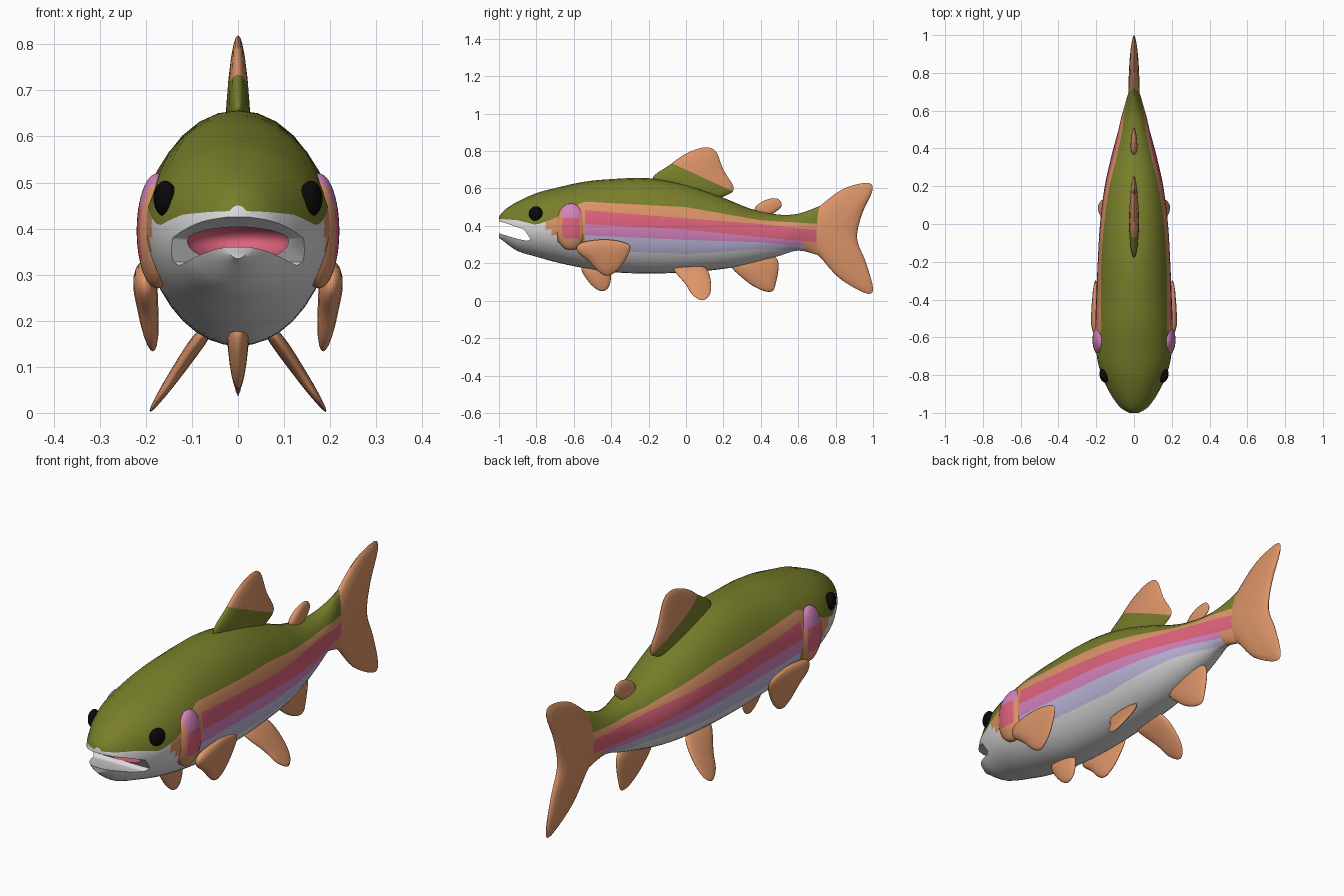
import bpy, bmesh, math
from mathutils import Vector, Matrix

if "Cube" in bpy.data.objects:
    bpy.data.objects.remove(bpy.data.objects["Cube"])


def linear(c):
    c /= 255
    return c / 12.92 if c < 0.04 else ((c + 0.055) / 1.055) ** 2.4


PALETTE = [("olive_green", (120, 126, 42)), ("fin_orange", (220, 148, 104)),
           ("rose_red", (222, 98, 124)), ("pink", (212, 130, 190)),
           ("lavender", (192, 186, 222)), ("belly_white", (222, 222, 224)),
           ("eye_black", (9, 9, 10))]
GREEN, ORANGE, RED, PINK, LAVENDER, WHITE, BLACK = range(7)
MATS = []
for mat_name, rgb in PALETTE:
    m = bpy.data.materials.new(mat_name)
    m.diffuse_color = (*[linear(c) for c in rgb], 1)
    m.use_nodes = True
    m.node_tree.nodes["Principled BSDF"].inputs["Base Color"].default_value = m.diffuse_color
    MATS.append(m)


def finish(bm, name, angle=50):
    """Turn a bmesh into a smooth shaded object."""
    bmesh.ops.recalc_face_normals(bm, faces=bm.faces)
    me = bpy.data.meshes.new(name)
    bm.to_mesh(me)
    bm.free()
    for m in MATS:
        me.materials.append(m)
    ob = bpy.data.objects.new(name, me)
    bpy.context.collection.objects.link(ob)
    smooth(ob, angle)
    return ob


def smooth(ob, angle):
    bpy.ops.object.select_all(action='DESELECT')
    ob.select_set(True)
    bpy.context.view_layer.objects.active = ob
    bpy.ops.object.shade_smooth_by_angle(angle=math.radians(angle))


def sample(table, y, curved=True):
    """Interpolate the rows of a table at y."""
    i = max(j for j in range(len(table) - 1) if table[j][0] <= y or j == 0)
    a, b = table[i], table[i + 1]
    h = b[0] - a[0]
    t = min(1, max(0, (y - a[0]) / h))
    out = []
    for k in range(1, len(a)):
        if not curved:
            out.append(a[k] + (b[k] - a[k]) * t)
            continue
        p, n = table[max(i - 1, 0)], table[min(i + 2, len(table) - 1)]
        m0 = (b[k] - p[k]) / (b[0] - p[0]) * h
        m1 = (n[k] - a[k]) / (n[0] - a[0]) * h
        out.append((2*t**3 - 3*t**2 + 1) * a[k] + (t**3 - 2*t**2 + t) * m0
                   + (3*t**2 - 2*t**3) * b[k] + (t**3 - t**2) * m1)
    return out


# Body: y, top, bottom, half width
BODY = [(-1.0, .45, .335, .03), (-.98, .475, .322, .065), (-.95, .50, .298, .092),
        (-.9, .53, .265, .125), (-.8, .575, .235, .172), (-.7, .602, .207, .197),
        (-.55, .635, .175, .205), (-.4, .65, .153, .20), (-.2, .655, .145, .192),
        (0, .62, .152, .18), (.2, .55, .17, .155), (.35, .49, .20, .122),
        (.5, .46, .24, .083), (.6, .465, .268, .058), (.72, .508, .24, .022)]
# Lower edges of the green, orange, red, pink and lavender bands along y
BANDS = [(-1.0, .438, .42, .40, .38, .36), (-.9, .43, .405, .38, .355, .32),
         (-.8, .405, .385, .36, .33, .29), (-.7, .44, .40, .37, .33, .29),
         (-.55, .53, .485, .41, .35, .27), (0, .50, .44, .38, .325, .25),
         (.4, .43, .41, .34, .312, .275), (.72, .41, .375, .31, .285, .265)]
SEGS = [5, 2, 2, 2, 2, 6]


def ring(y):
    top, bot, w = sample(BODY, y)
    c, h = (top + bot) / 2, (top - bot) / 2
    cuts = [0] + [math.acos(max(-.95, min(.95, (z - c) / h)))
                  for z in sample(BANDS, y, False)] + [math.pi]
    angs = [cuts[i] + (cuts[i + 1] - cuts[i]) * j / n
            for i, n in enumerate(SEGS) for j in range(n)] + [math.pi]
    half = [(w * math.sin(a), y, c + h * math.cos(a)) for a in angs]
    return half + [(-x, yy, z) for x, yy, z in half[-2:0:-1]]


def body_colour(band, y, z):
    if y < -.53:
        if band == GREEN:
            return GREEN
        return ORANGE if z > .29 and y > -.75 + (.40 - z) * .8 else WHITE
    if y > .63 and band >= PINK:
        return ORANGE
    return band


ys = [-1, -.99, -.98, -.965, -.95, -.925, -.9] + [-.9 + .03 * i for i in range(1, 54)] + [.72]
bm = bmesh.new()
rings = [[bm.verts.new(p) for p in ring(y)] for y in ys]
n = len(rings[0])
half_bands = [b for b, s in enumerate(SEGS) for _ in range(s)]
around = half_bands + half_bands[::-1]
for r0, r1 in zip(rings, rings[1:]):
    for j in range(n):
        f = bm.faces.new((r0[j], r0[(j + 1) % n], r1[(j + 1) % n], r1[j]))
        c = f.calc_center_median()
        f.material_index = body_colour(around[j], c.y, c.z)
bm.faces.new(rings[0]).material_index = WHITE
bm.faces.new(rings[-1]).material_index = ORANGE
body = finish(bm, "body")


def ellipsoid(name, loc, radii, colour, turn=0, segments=32):
    """Ellipsoid coloured by a rule on the face centre."""
    bm = bmesh.new()
    mat = Matrix.Translation(loc) @ Matrix.Rotation(turn, 4, 'Z') @ Matrix.Diagonal((*radii, 1))
    bmesh.ops.create_uvsphere(bm, u_segments=segments, v_segments=segments * 3 // 4,
                              radius=1, matrix=mat)
    for f in bm.faces:
        f.material_index = colour(f.calc_center_median())
    return finish(bm, name)


# Open mouth: a wedge between the jaws and a red throat
JAWS = [(-1.1, .35), (-1.0, .36), (-.9, .33), (-.85, .32), (-.83, .328),
        (-.865, .38), (-.95, .41), (-1.0, .425), (-1.1, .425)]
bm = bmesh.new()
face = bm.faces.new([bm.verts.new((-.3, y, z)) for y, z in JAWS])
side = bmesh.ops.extrude_face_region(bm, geom=[face])
bmesh.ops.translate(bm, vec=(.6, 0, 0), verts=[v for v in side["geom"]
                                               if isinstance(v, bmesh.types.BMVert)])
for f in bm.faces:
    f.material_index = WHITE
wedge = finish(bm, "mouth_cutter")
throat = ellipsoid("throat_cutter", (0, -.82, .375), (.115, .14, .047), lambda c: RED)
for cutter in (wedge, throat):
    mod = body.modifiers.new("mouth", 'BOOLEAN')
    mod.operation, mod.solver, mod.object = 'DIFFERENCE', 'EXACT', cutter
    bpy.context.view_layer.objects.active = body
    bpy.ops.object.modifier_apply(modifier=mod.name)
    bpy.data.objects.remove(cutter)
smooth(body, 40)


def gill_colour(c):
    if c.z < .335 or c.y < -.66:
        return ORANGE
    if c.z > .45:
        return PINK
    return RED if c.y < -.575 else ORANGE


for s, label in ((1, "right"), (-1, "left")):
    ellipsoid(label + "_gill_cover", (s * .175, -.615, .395), (.045, .085, .125), gill_colour)
    ellipsoid(label + "_eye", (s * .158, -.803, .465), (.024, .038, .039),
              lambda c: BLACK, -s * .3, 20)


def fin(name, outline, centre, thick, place=lambda z: 0, side=1, base=None):
    """Lens shaped fin; the first outline point is its root."""
    pts, m = [], len(outline)
    for i in range(m):
        p0, p1, p2, p3 = [Vector(outline[(i + k) % m]) for k in (-1, 0, 1, 2)]
        for t in (0, .25, .5, .75):
            pts.append(.5 * (2 * p1 + (p2 - p0) * t + (2*p0 - 5*p1 + 4*p2 - p3) * t**2
                             + (3*p1 - p0 - 3*p2 + p3) * t**3))
    cen, root = Vector(centre), Vector(outline[0])
    far = max((p - root).length for p in pts)
    bm = bmesh.new()

    def vert(p, s, sgn):
        q = cen + (p - cen) * s
        t = thick * (1 - s ** 3) ** .5 * (1 - .55 * (q - root).length / far)
        return bm.verts.new((side * (place(q.y) + sgn * t), q.x, q.y))

    rim = [vert(p, 1, 0) for p in pts]
    k = len(pts)
    for sgn in (1, -1):
        prev = rim
        for s in (.97, .88, .7, .45, .2):
            cur = [vert(p, s, sgn) for p in pts]
            for j in range(k):
                bm.faces.new((prev[j], prev[(j + 1) % k], cur[(j + 1) % k], cur[j]))
            prev = cur
        tip = vert(cen, 0, sgn)
        for j in range(k):
            bm.faces.new((prev[j], prev[(j + 1) % k], tip))
    # A base line (point, normal) splits off a green foot
    if base:
        bmesh.ops.bisect_plane(bm, geom=bm.verts[:] + bm.edges[:] + bm.faces[:],
                               plane_co=base[0], plane_no=base[1])
    for f in bm.faces:
        below = base and (f.calc_center_median() - Vector(base[0])).dot(base[1]) < 0
        f.material_index = GREEN if below else ORANGE
    return finish(bm, name, 70)


# Fins on the centre line, outlines as (y, z)
fin("tail_fin", [(.62, .37), (.65, .30), (.72, .23), (.82, .12), (.96, .04), (1.0, .065),
                 (.96, .21), (.915, .33), (.94, .46), (.997, .59), (.97, .63), (.85, .602),
                 (.745, .53), (.66, .45)], (.78, .36), .034)
fin("dorsal_fin", [(-.02, .56), (-.18, .645), (-.085, .727), (0, .786), (.10, .82), (.16, .797),
                   (.20, .70), (.255, .605), (.22, .565), (.12, .54)], (.06, .67), .032,
    base=((0, 0, .70), Vector((0, .46, 1))))
fin("adipose_fin", [(.38, .46), (.37, .50), (.43, .54), (.49, .545), (.512, .51), (.48, .475),
                    (.44, .455)], (.44, .50), .022)
fin("throat_fin", [(-.48, .20), (-.56, .18), (-.52, .10), (-.46, .052), (-.415, .07),
                   (-.40, .14), (-.42, .19)], (-.47, .13), .028)
fin("anal_fin", [(.36, .24), (.235, .20), (.315, .11), (.395, .06), (.455, .048), (.478, .085),
                 (.495, .20), (.45, .25)], (.40, .15), .03)

# Paired fins
for s, label in ((1, "right"), (-1, "left")):
    fin(label + "_pectoral_fin", [(-.56, .31), (-.43, .327), (-.32, .308), (-.30, .27),
                                  (-.35, .18), (-.41, .135), (-.46, .15), (-.52, .21),
                                  (-.583, .265)], (-.44, .24), .032,
        lambda z: .185 + (z - .135) * .12, s)
    fin(label + "_pelvic_fin", [(.02, .20), (-.07, .18), (0, .085), (.035, .03), (.09, .002),
                                (.13, .04), (.13, .12), (.10, .18)], (.06, .11), .024,
        lambda z: .08 + (.165 - z) * .68, s)
